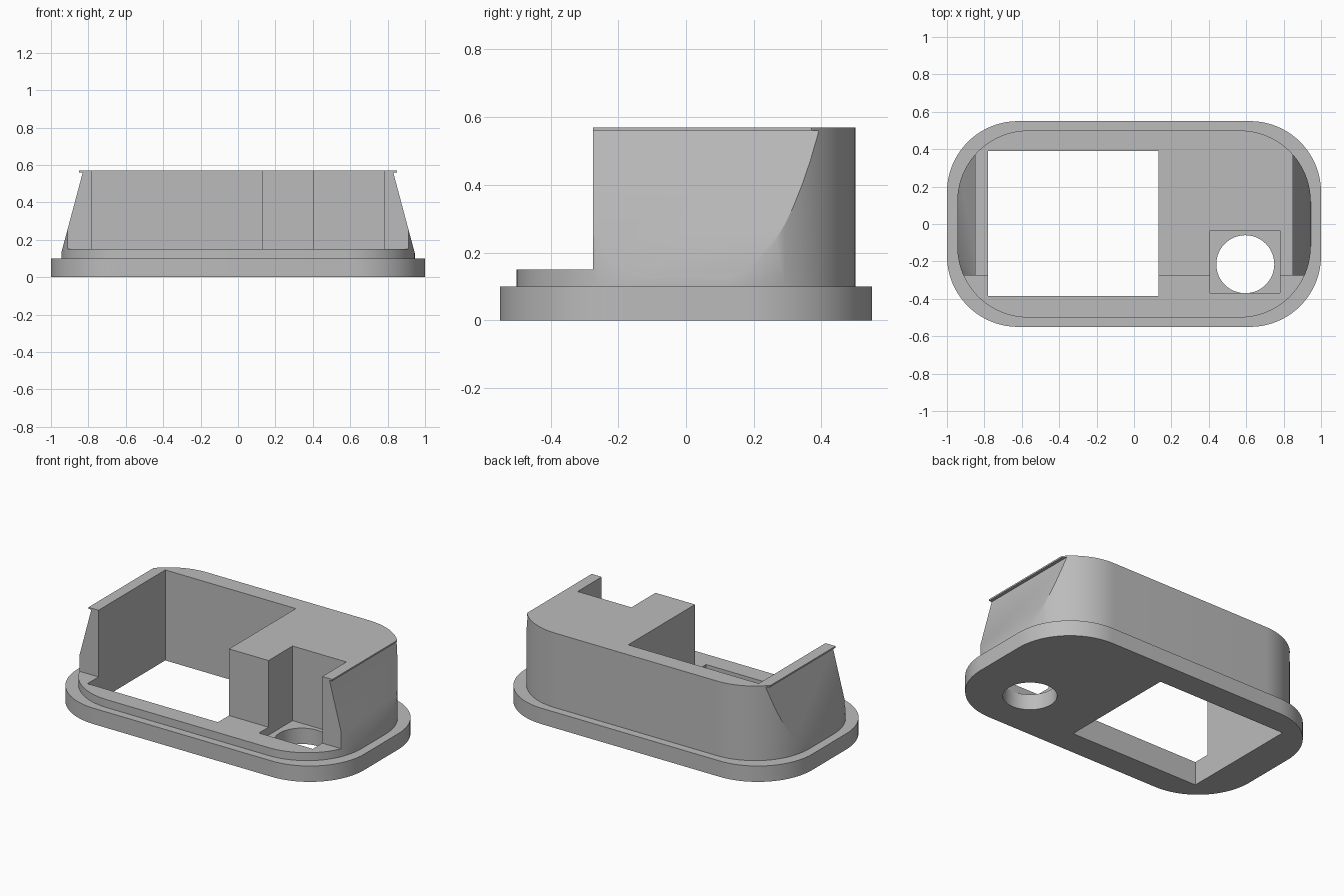
import bpy, bmesh, math
from mathutils import Matrix

default = bpy.data.objects.get("Cube")
if default:
    bpy.data.objects.remove(default, do_unlink=True)

GREY = (0.5, 0.5, 0.5, 1)
grey = bpy.data.materials.new("plain_grey")
grey.use_nodes = True
grey.diffuse_color = GREY
grey.node_tree.nodes["Principled BSDF"].inputs["Base Color"].default_value = GREY

ROOF = 0.57      # top of the housing
STEP = 0.15      # top of the low front ledge
PLATE = 0.1      # top of the base plate


def prism(name, points, start, end, axis="z"):
    """Extrude a closed outline along z, or an xz outline along y."""
    bm = bmesh.new()
    place = (lambda a, b, c: (a, b, c)) if axis == "z" else (lambda a, b, c: (a, c, b))
    face = bm.faces.new([bm.verts.new(place(a, b, start)) for a, b in points])
    moved = bmesh.ops.extrude_face_region(bm, geom=[face])["geom"]
    bmesh.ops.translate(bm, verts=[v for v in moved if isinstance(v, bmesh.types.BMVert)],
                        vec=place(0, 0, end - start))
    bmesh.ops.recalc_face_normals(bm, faces=bm.faces)
    mesh = bpy.data.meshes.new(name)
    bm.to_mesh(mesh)
    bm.free()
    mesh.materials.append(grey)
    obj = bpy.data.objects.new(name, mesh)
    bpy.context.collection.objects.link(obj)
    return obj


def rounded(half_x, half_y, radius, steps=20):
    """Outline of a rectangle with round corners."""
    points = []
    for quarter, (sx, sy) in enumerate([(1, 1), (-1, 1), (-1, -1), (1, -1)]):
        for i in range(steps + 1):
            a = (quarter + i / steps) * math.pi / 2
            points.append((sx * (half_x - radius) + radius * math.cos(a),
                           sy * (half_y - radius) + radius * math.sin(a)))
    return points


def box(x0, x1, y0, y1, z0, z1):
    return prism("cutter", [(x0, y0), (x1, y0), (x1, y1), (x0, y1)], z0, z1)


def cut(obj, cutters):
    """Subtract the cutters, then bake the result and delete them."""
    for cutter in cutters:
        cutter.hide_render = True
        mod = obj.modifiers.new("cut", "BOOLEAN")
        mod.operation = "DIFFERENCE"
        mod.solver = "EXACT"
        mod.object = cutter
    depsgraph = bpy.context.evaluated_depsgraph_get()
    mesh = bpy.data.meshes.new_from_object(obj.evaluated_get(depsgraph))
    obj.modifiers.clear()
    obj.data = mesh
    for cutter in cutters:
        bpy.data.objects.remove(cutter, do_unlink=True)
    bpy.ops.object.select_all(action="DESELECT")
    obj.select_set(True)
    bpy.context.view_layer.objects.active = obj
    bpy.ops.object.shade_smooth_by_angle(angle=math.radians(25))


def window():
    return box(-0.78, 0.13, -0.385, 0.39, -1, 1)


# Base plate with the window and the round hole
base = prism("base_plate", rounded(1, 0.55, 0.38), 0, PLATE)
hole = [(0.595 + 0.155 * math.cos(a), -0.215 + 0.155 * math.sin(a))
        for a in (i * math.tau / 64 for i in range(64))]
cut(base, [window(), prism("cutter", hole, -1, 1)])

# Housing: open front ledge, window, square pocket
housing = prism("housing", rounded(0.945, 0.5, 0.38), PLATE, ROOF)
cutters = [
    box(-2, 2, -1, -0.275, STEP, 1),
    window(),
    box(0.405, 0.78, -0.37, -0.035, 0, 1),
]

# Sloped ends, each under a thin overhanging lip
for side in (-1, 1):
    slope = [(0.83, 0.56), (0.97, 0.036), (1.2, 0.036), (1.2, 0.7), (0.85, 0.7), (0.85, 0.56)]
    cutters.append(prism("cutter", [(side * x, z) for x, z in slope], -1, 1, axis="y"))
cut(housing, cutters)
